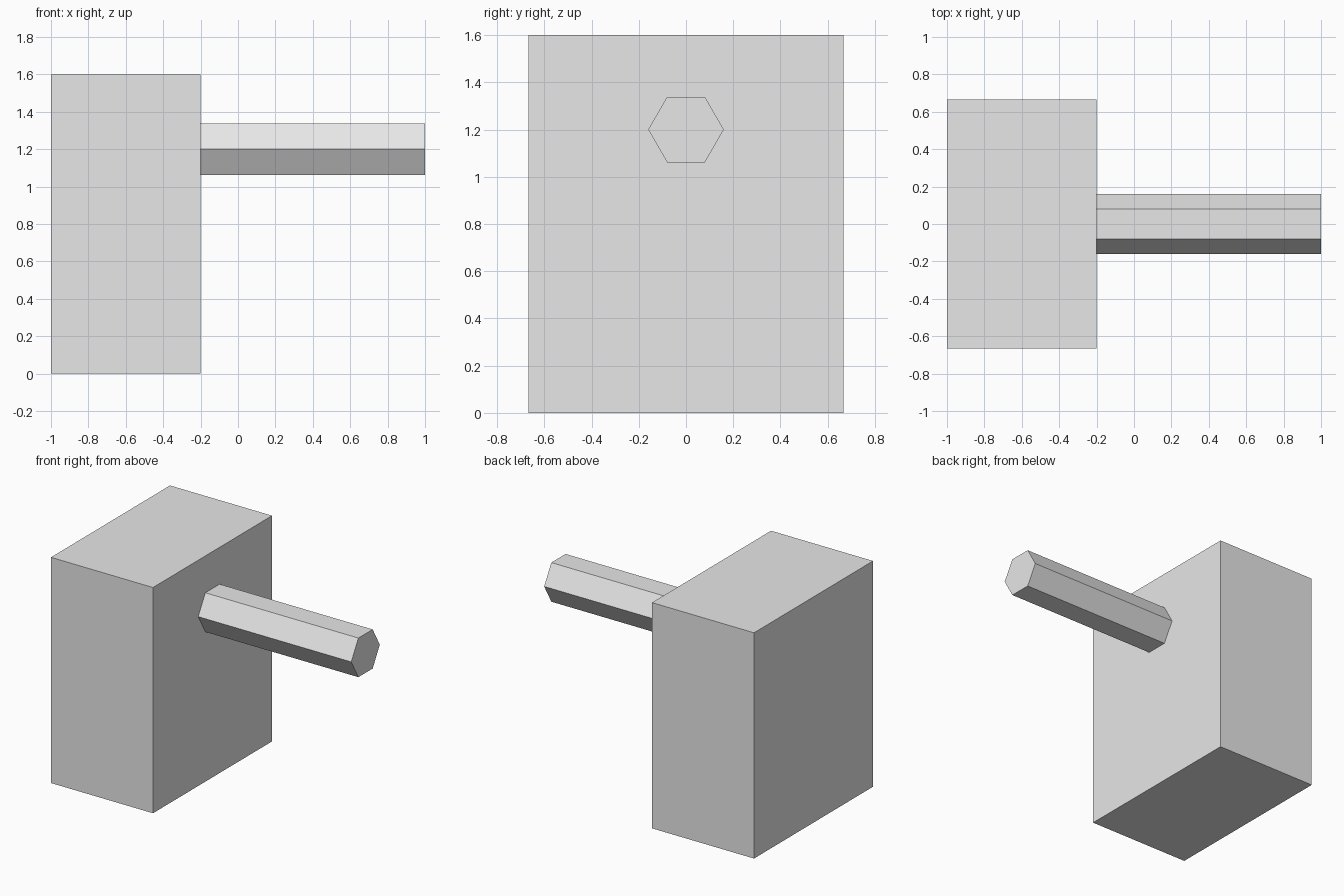
import bpy
import math

if "Cube" in bpy.data.objects:
    bpy.data.objects.remove(bpy.data.objects["Cube"], do_unlink=True)

# Single plain grey for the whole model
GREY = (0.8, 0.8, 0.8, 1.0)
grey = bpy.data.materials.new("light_grey")
grey.use_nodes = True
grey.diffuse_color = GREY
for node in grey.node_tree.nodes:
    if node.type == 'BSDF_PRINCIPLED':
        node.inputs["Base Color"].default_value = GREY


def finish(name):
    obj = bpy.context.object
    obj.name = name
    obj.data.materials.clear()
    obj.data.materials.append(grey)
    bpy.ops.object.transform_apply(location=False, rotation=True, scale=True)
    bpy.ops.object.shade_flat()
    return obj


# Upright rectangular block
bpy.ops.mesh.primitive_cube_add(size=1, location=(-0.6, 0, 0.8))
bpy.context.object.scale = (0.8, 1.333, 1.6)
finish("block")

# Hexagonal rod standing out from the block, corners pointing front and back
bpy.ops.mesh.primitive_cylinder_add(
    vertices=6, radius=0.16, depth=1.2,
    location=(0.4, 0, 1.2), rotation=(0, math.pi / 2, 0))
finish("hexagonal_rod")
